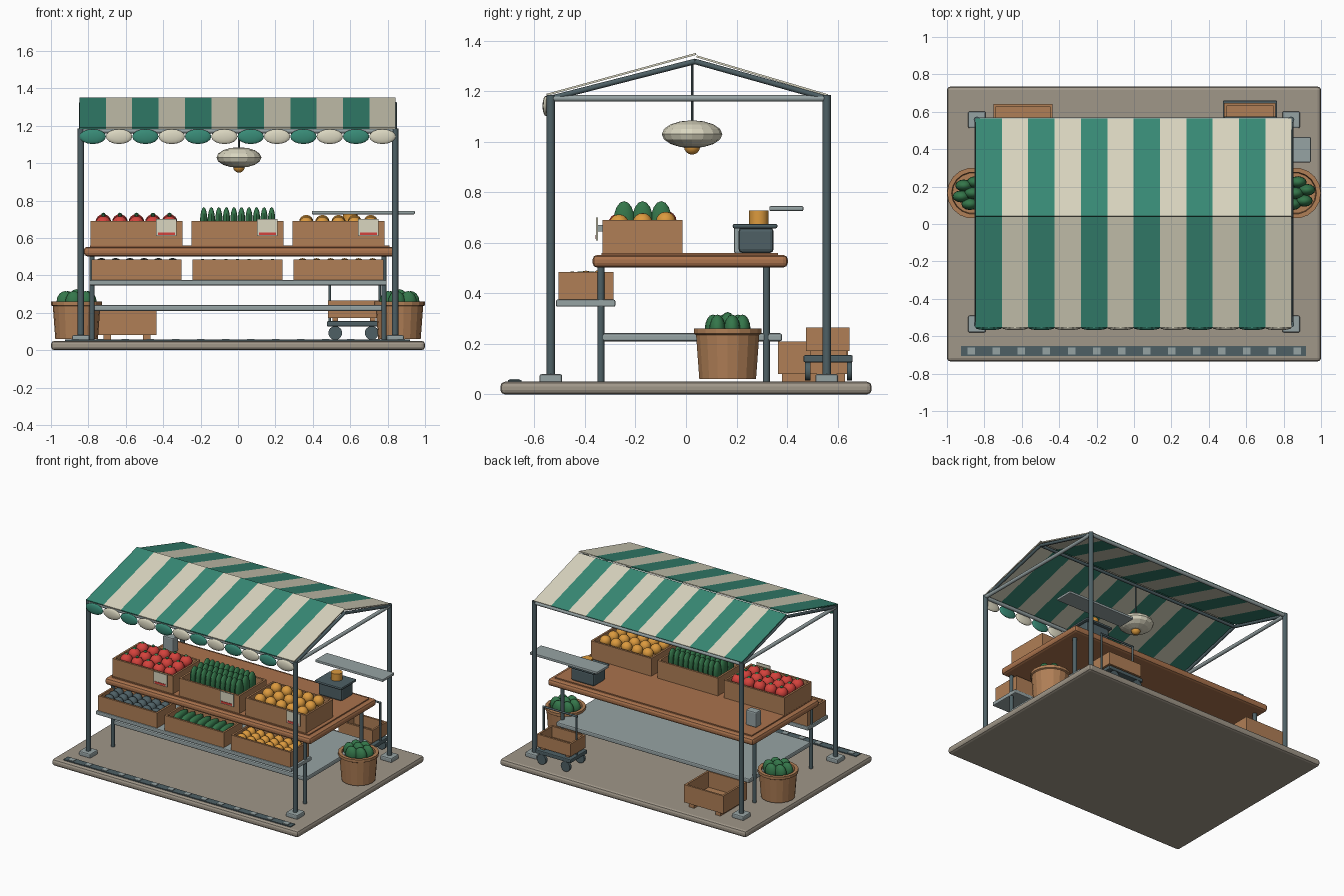
import bpy, bmesh, math, random
from mathutils import Vector, Matrix

if "Cube" in bpy.data.objects:
    bpy.data.objects.remove(bpy.data.objects["Cube"])

random.seed(4)


def material(name, r, g, b):
    m = bpy.data.materials.new(name)
    m.diffuse_color = [((c / 255 + 0.055) / 1.055) ** 2.4 for c in (r, g, b)] + [1]
    m.use_nodes = True
    m.node_tree.nodes["Principled BSDF"].inputs["Base Color"].default_value = m.diffuse_color
    return m


GREEN = material("canopy green", 56, 138, 118)
CREAM = material("cream", 218, 214, 192)
CRATE = material("crate wood", 176, 127, 86)
TABLE = material("table wood", 170, 115, 77)
STONE = material("paving stone", 160, 151, 137)
SLATE = material("dark slate metal", 78, 96, 101)
GREY = material("light grey metal", 150, 163, 164)
RED = material("tomato red", 212, 66, 60)
ORANGE = material("orange", 220, 154, 62)
LEAF = material("leaf green", 52, 118, 74)


def finish(name, bm, mats, smooth=None, bevel=0):
    bmesh.ops.recalc_face_normals(bm, faces=bm.faces)
    me = bpy.data.meshes.new(name)
    bm.to_mesh(me)
    bm.free()
    for m in mats:
        me.materials.append(m)
    ob = bpy.data.objects.new(name, me)
    bpy.context.collection.objects.link(ob)
    if bevel:
        mod = ob.modifiers.new("edge", 'BEVEL')
        mod.width, mod.segments = bevel, 2
    if smooth:
        bpy.context.view_layer.objects.active = ob
        ob.select_set(True)
        bpy.ops.object.shade_smooth_by_angle(angle=math.radians(smooth))
        ob.select_set(False)
    return ob


def add_box(bm, x0, x1, y0, y1, z0, z1):
    m = Matrix.Translation(((x0 + x1) / 2, (y0 + y1) / 2, (z0 + z1) / 2))
    bmesh.ops.create_cube(bm, size=1, matrix=m @ Matrix.Diagonal((x1 - x0, y1 - y0, z1 - z0, 1)))


def boxes(name, mat, *bounds, bevel=0):
    bm = bmesh.new()
    for b in bounds:
        add_box(bm, *b)
    return finish(name, bm, [mat], bevel=bevel)


def rods(name, mat, r, *ends, sides=12):
    bm = bmesh.new()
    for a, b in ends:
        a, b = Vector(a), Vector(b)
        rot = (b - a).to_track_quat('Z', 'Y').to_matrix().to_4x4()
        bmesh.ops.create_cone(bm, cap_ends=True, segments=sides, radius1=r, radius2=r,
                              depth=(b - a).length, matrix=Matrix.Translation((a + b) / 2) @ rot)
    return finish(name, bm, [mat], smooth=40)


def balls(name, mat, size, centres, seg=14, rings=8, smooth=60):
    bm = bmesh.new()
    for c in centres:
        bmesh.ops.create_uvsphere(bm, u_segments=seg, v_segments=rings, radius=1,
                                  matrix=Matrix.Translation(c) @ Matrix.Diagonal((*size, 1)))
    return finish(name, bm, [mat], smooth=smooth)


def lathe(name, mat, profile, x, y, sides):
    bm = bmesh.new()
    vs = [bm.verts.new((x + r, y, z)) for r, z in profile]
    es = [bm.edges.new(p) for p in zip(vs, vs[1:])]
    bmesh.ops.spin(bm, geom=vs + es, cent=(x, y, 0), axis=(0, 0, 1),
                   angle=math.tau, steps=sides)
    bmesh.ops.remove_doubles(bm, verts=bm.verts, dist=1e-4)
    return finish(name, bm, [mat])


def crate(name, x0, x1, y0, y1, z0, z1, t=0.014):
    return boxes(name, CRATE, (x0, x1, y0, y1, z0, z0 + t),
                 (x0, x1, y0, y0 + t, z0, z1), (x0, x1, y1 - t, y1, z0, z1),
                 (x0, x0 + t, y0, y1, z0, z1), (x1 - t, x1, y0, y1, z0, z1))


def grid(x0, x1, nx, ys, zs):
    return [(x0 + (x1 - x0) * i / (nx - 1), y, z) for y, z in zip(ys, zs) for i in range(nx)]


# Paved base and drain channel
boxes("base", STONE, (-1, 1, -0.735, 0.735, 0, 0.05), bevel=0.018)
boxes("drain_channel", SLATE, (-0.925, 0.92, -0.705, -0.652, 0.045, 0.056))
boxes("drain_bars", GREY, *[(x - 0.02, x + 0.02, -0.698, -0.659, 0.05, 0.06)
                            for x in [-0.87 + i * 0.134 for i in range(14)]])

# Canopy frame
PX, FY, BY, RY, EZ, RZ = 0.84, -0.535, 0.557, 0.035, 1.172, 1.318
corners = [(x, y) for x in (-PX, PX) for y in (FY, BY)]
boxes("post_feet", GREY, *[(x - 0.047, x + 0.047, y - 0.045, y + 0.045, 0.045, 0.08)
                           for x, y in corners], bevel=0.008)
rods("posts", SLATE, 0.017, *[((x, y, 0.06), (x, y, 1.185)) for x, y in corners])
rods("eave_rails", GREY, 0.013,
     *[((x, FY, EZ), (x, BY, EZ)) for x in (-PX, PX)],
     *[((-PX, y, EZ), (PX, y, EZ)) for y in (FY, BY)])
rods("rafters", SLATE, 0.011, ((-PX, RY, RZ), (PX, RY, RZ)),
     *[((x, y, EZ), (x, RY, RZ)) for x, y in corners])

# Striped canopy slopes
X0, SW = -0.847, 0.1408
for name, lo, hi in (("front_canopy", (-0.552, 1.186), (0.04, 1.348)),
                     ("back_canopy", (0.562, 1.184), (0.042, 1.338))):
    bm = bmesh.new()
    cols = [[bm.verts.new((X0 + i * SW, *p)) for p in (lo, hi)] for i in range(13)]
    for i in range(12):
        f = bm.faces.new((cols[i][0], cols[i + 1][0], cols[i + 1][1], cols[i][1]))
        f.material_index = i % 2
    ob = finish(name, bm, [GREEN, CREAM])
    sol = ob.modifiers.new("cloth", 'SOLIDIFY')
    sol.thickness, sol.offset = 0.008, 0

# Scalloped valance
for k, (name, mat) in enumerate((("green_scallops", GREEN), ("cream_scallops", CREAM))):
    balls(name, mat, (SW / 2, 0.013, 0.04),
          [(X0 + (i + 0.5) * SW, -0.555, 1.142) for i in range(k, 12, 2)], seg=16)

# Hanging lamp
rods("lamp_cord", SLATE, 0.005, ((0.005, 0.024, 1.07), (0.005, 0.024, 1.32)), sides=8)
balls("lamp_shade", CREAM, (0.12, 0.12, 0.055), [(0.005, 0.024, 1.03)], seg=16, smooth=None)
balls("lamp_bulb", ORANGE, (0.032, 0.032, 0.032), [(0.005, 0.024, 0.981)])

# Table with lower shelves
boxes("table_top", TABLE, (-0.825, 0.845, -0.37, 0.403, 0.502, 0.552), bevel=0.018)
boxes("table_board", TABLE, (-0.79, 0.81, -0.335, 0.365, 0.545, 0.56))
rods("table_legs", SLATE, 0.014, *[((x, y, 0.05), (x, y, 0.51))
                                   for x in (-0.78, 0.78) for y in (-0.337, 0.318)])
boxes("lower_shelf", GREY, (-0.78, 0.79, -0.34, 0.38, 0.21, 0.242), bevel=0.008)
boxes("front_shelf", GREY, (-0.795, 0.795, -0.515, -0.28, 0.347, 0.375), bevel=0.006)

# Produce crates, with price cards on the upper row
for i, side in enumerate(("left", "middle", "right")):
    x = -0.543 + i * 0.54
    crate(side + "_upper_crate", x - 0.246, x + 0.246, -0.33, -0.014, 0.558, 0.69)
    crate(side + "_lower_crate", x - 0.241, x + 0.241, -0.505, -0.287, 0.375, 0.485)
    boxes(side + "_price_card", CREAM, (x + 0.105, x + 0.215, -0.356, -0.349, 0.61, 0.70))
    boxes(side + "_price_stripe", RED, (x + 0.115, x + 0.205, -0.359, -0.355, 0.616, 0.63))
    boxes(side + "_card_clip", GREY, (x + 0.15, x + 0.17, -0.35, -0.328, 0.645, 0.67))

UY, UZ = (-0.265, -0.172, -0.08), (0.675, 0.68, 0.685)
tomatoes = grid(-0.72, -0.366, 5, UY, UZ)
balls("tomatoes", RED, (0.043, 0.043, 0.042), tomatoes)
balls("tomato_stems", LEAF, (0.013, 0.013, 0.008), [(x, y, z + 0.042) for x, y, z in tomatoes],
      seg=6, rings=4)
balls("upper_melons", LEAF, (0.021, 0.042, 0.08), grid(-0.183, 0.18, 10, (-0.245, -0.172, -0.098),
                                                       (0.685,) * 3), seg=10)
balls("upper_oranges", ORANGE, (0.039, 0.039, 0.038), grid(0.365, 0.71, 5, UY, UZ))
LY, LZ = (-0.45, -0.396, -0.342), (0.452, 0.455, 0.458)
balls("plums", SLATE, (0.036, 0.032, 0.035), grid(-0.73, -0.35, 6, LY, LZ))
balls("cucumbers", LEAF, (0.024, 0.085, 0.028), grid(-0.19, 0.185, 7, (-0.396,), (0.46,)), seg=10)
balls("lower_oranges", ORANGE, (0.034, 0.032, 0.034), grid(0.345, 0.72, 6, LY, LZ))

# Melon baskets at both ends
for side, x in (("left", -0.863), ("right", 0.863)):
    lathe(side + "_basket", CRATE, [(0, 0.06), (0.114, 0.06), (0.127, 0.235), (0.136, 0.24),
                                    (0.136, 0.26), (0.112, 0.26), (0.108, 0.215), (0, 0.215)],
          x, 0.165, 18)
    spots = [(x + 0.064 * math.cos(a), 0.165 + 0.06 * math.sin(a), 0.258)
             for a in [math.tau * k / 6 + 0.3 for k in range(6)]] + [(x, 0.165, 0.268)]
    balls(side + "_basket_melons", LEAF, (0.046, 0.032, 0.058), spots, seg=12)

# Weighing scale, side tray and till box
boxes("scale_body", SLATE, (0.505, 0.695, 0.208, 0.347, 0.56, 0.66), bevel=0.015)
boxes("scale_plate", SLATE, (0.49, 0.71, 0.185, 0.362, 0.657, 0.675), bevel=0.007)
rods("scale_cup", ORANGE, 0.038, ((0.6, 0.288, 0.67), (0.6, 0.288, 0.727)), sides=16)
boxes("side_tray", GREY, (0.395, 0.945, 0.33, 0.465, 0.726, 0.745), bevel=0.005)
boxes("till_box", GREY, (-0.745, -0.66, 0.19, 0.25, 0.558, 0.67), bevel=0.008)

# Empty crate behind the table
crate("empty_crate", -0.752, -0.435, 0.365, 0.642, 0.08, 0.21)
boxes("empty_crate_feet", CRATE, *[(x - 0.02, x + 0.02, 0.38, 0.63, 0.048, 0.085)
                                   for x in (-0.7, -0.487)])

# Hand cart with its crate
boxes("cart_platform", SLATE, (0.475, 0.765, 0.465, 0.66, 0.127, 0.155), bevel=0.006)
rods("cart_wheels", SLATE, 0.037, *[((x, y - 0.01, 0.092), (x, y + 0.01, 0.092))
                                    for x in (0.52, 0.715) for y in (0.482, 0.647)], sides=16)
boxes("cart_risers", CRATE, *[(x - 0.015, x + 0.015, 0.49, 0.635, 0.15, 0.178)
                              for x in (0.52, 0.72)])
crate("cart_crate", 0.482, 0.757, 0.476, 0.648, 0.172, 0.265)
rods("cart_handle", SLATE, 0.007, ((0.49, 0.568, 0.15), (0.49, 0.568, 0.435)),
     ((0.757, 0.568, 0.15), (0.757, 0.568, 0.435)), ((0.483, 0.568, 0.435), (0.764, 0.568, 0.435)))
